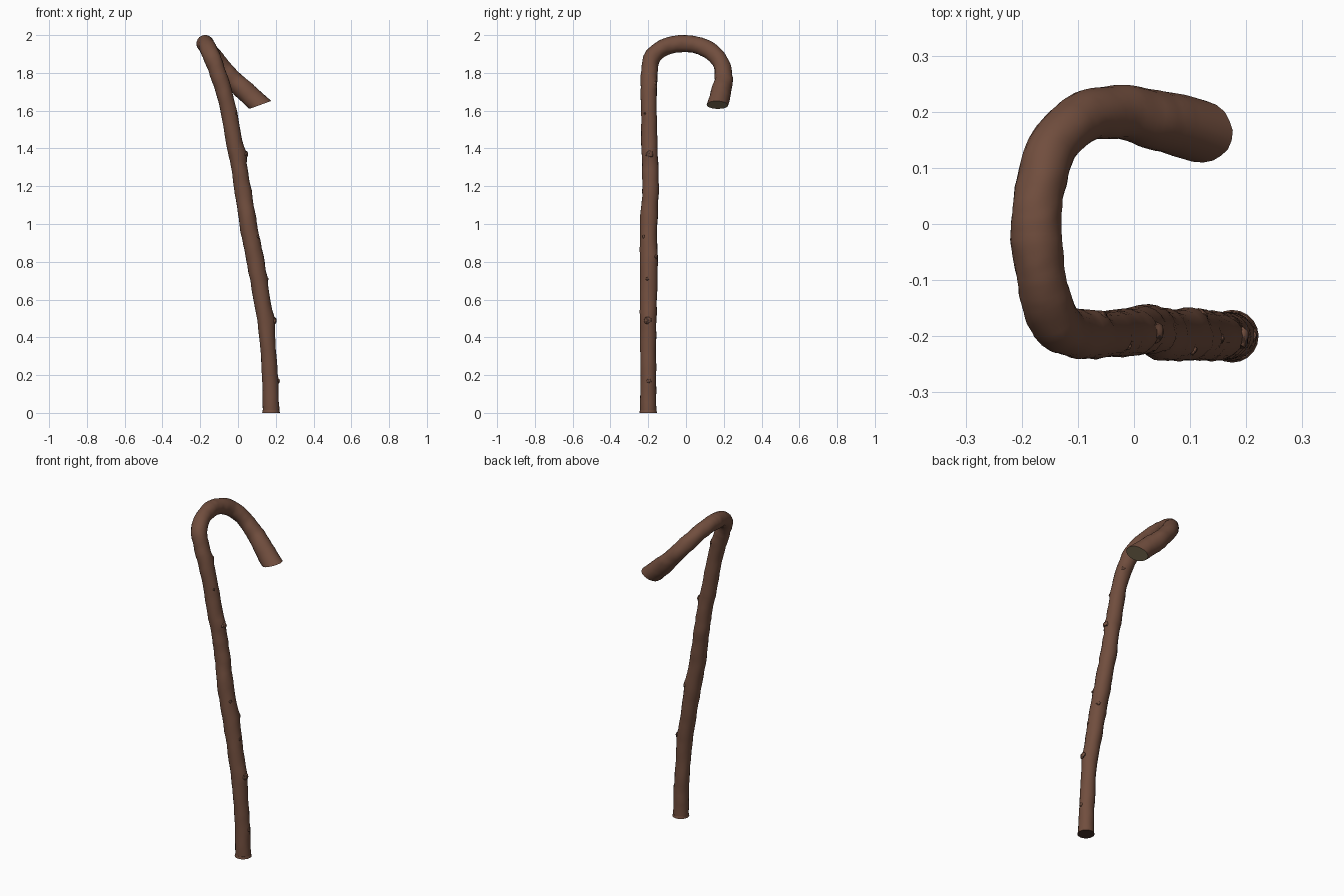
import bpy, bmesh, math, random
from mathutils import Vector, noise

random.seed(4)
cube = bpy.data.objects.get("Cube")
if cube:
    bpy.data.objects.remove(cube, do_unlink=True)


def material(name, rgb):
    m = bpy.data.materials.new(name)
    m.use_nodes = True
    colour = (*rgb, 1)
    m.diffuse_color = colour
    m.node_tree.nodes["Principled BSDF"].inputs["Base Color"].default_value = colour
    return m


bark = material("brown bark", (0.165, 0.076, 0.048))
dark = material("dark knot", (0.06, 0.03, 0.02))
pale = material("pale cut wood", (0.25, 0.19, 0.11))

# Centre line of the stick: x, y, z, radius
PATH = [Vector(p) for p in (
    (.175, -.2, 0, .043), (.168, -.2, .2, .041), (.15, -.2, .45, .043),
    (.102, -.197, .75, .046), (.055, -.198, 1, .046), (.023, -.187, 1.2, .044),
    (-.014, -.193, 1.4, .043), (-.06, -.197, 1.65, .042), (-.106, -.196, 1.8, .044),
    (-.138, -.177, 1.885, .045), (-.16, -.125, 1.93, .045), (-.17, -.06, 1.951, .045),
    (-.173, 0, 1.955, .045), (-.166, .07, 1.944, .045), (-.143, .14, 1.906, .045),
    (-.093, .188, 1.843, .045), (-.03, .2, 1.77, .048), (.04, .186, 1.7, .053),
    (.117, .166, 1.63, .055))]

# Knots: height, direction around the shaft, size
KNOTS = [(.5, -5, .025), (1.38, 0, .025), (.18, 5, .016), (.83, 50, .016),
         (1.74, 50, .016), (.7, -10, .011), (.92, -35, .011), (1.58, -30, .009)]
SIDES, STEPS = 20, 7


def spline(pts, steps):
    """Catmull-Rom samples through the points."""
    ext = [2 * pts[0] - pts[1]] + pts + [2 * pts[-1] - pts[-2]]
    out = []
    for a, b, c, d in zip(ext, ext[1:], ext[2:], ext[3:]):
        for i in range(steps):
            t = i / steps
            out.append((2 * b + (c - a) * t + (2 * a - 5 * b + 4 * c - d) * t * t
                        + (3 * b - a - 3 * c + d) * t ** 3) / 2)
    return out + [pts[-1]]


samples = spline(PATH, STEPS)
# Leave room for the slanted cut at the hook end
del samples[-3:-1]


def shaft_at(z):
    return min(samples[:9 * STEPS], key=lambda s: abs(s.z - z))


knots = []
for z, angle, size in KNOTS:
    s = shaft_at(z)
    a = math.radians(angle)
    out = Vector((math.cos(a), math.sin(a), 0))
    knots.append((s.xyz + out * s.w, out, size))

# Stick: rings carried along the centre line, cut flat at both ends
bm = bmesh.new()
side = Vector((1, 0, 0))
rings = []
last = len(samples) - 1
for i, s in enumerate(samples):
    axis = (samples[min(i + 1, last)].xyz - samples[max(i - 1, 0)].xyz).normalized()
    side = (side - axis * side.dot(axis)).normalized()
    up = axis.cross(side)
    cut = Vector((0, 0, 1)) if i == 0 else Vector((.34, 0, -.94)) if i == last else None
    ring = []
    for k in range(SIDES):
        a = math.tau * k / SIDES
        out = side * math.cos(a) + up * math.sin(a)
        p = s.xyz + out * s.w
        p += out * (.004 * noise.noise(p * 14) + .002 * noise.noise(p * 45))
        for centre, knot_out, size in knots:
            near = math.exp(-((p - centre).length / (size * 1.5)) ** 2)
            p += knot_out * near * size * .45
        if cut:
            p -= axis * ((p - s.xyz).dot(cut) / axis.dot(cut))
        ring.append(bm.verts.new(p))
    rings.append(ring)
for lower, upper in zip(rings, rings[1:]):
    for k in range(SIDES):
        n = (k + 1) % SIDES
        bm.faces.new((lower[k], lower[n], upper[n], upper[k]))
bm.faces.new(rings[0][::-1]).material_index = 1
bm.faces.new(rings[-1]).material_index = 2
bm.normal_update()


def finish(name, bm, materials):
    mesh = bpy.data.meshes.new(name)
    bm.to_mesh(mesh)
    bm.free()
    for m in materials:
        mesh.materials.append(m)
    obj = bpy.data.objects.new(name, mesh)
    bpy.context.collection.objects.link(obj)
    bpy.ops.object.select_all(action="DESELECT")
    obj.select_set(True)
    bpy.context.view_layer.objects.active = obj
    bpy.ops.object.shade_smooth_by_angle(angle=math.radians(40))
    return obj


finish("walking_stick", bm, [bark, dark, pale])

# Foot rim: a thin worn lip around the bottom end
bm = bmesh.new()
bmesh.ops.create_cone(bm, cap_ends=True, segments=SIDES, radius1=.047, radius2=.044, depth=.014)
bmesh.ops.translate(bm, verts=bm.verts, vec=(.175, -.2, .007))
for f in bm.faces:
    f.material_index = int(f.normal.z < -.9)
finish("foot_rim", bm, [bark, dark])

# Knots: rough bark lumps with dark cracked centres
for number, (centre, out, size) in enumerate(knots, 1):
    bm = bmesh.new()
    bmesh.ops.create_icosphere(bm, subdivisions=2, radius=size * .8)
    turn = out.to_track_quat("Z", "Y")
    for v in bm.verts:
        v.co *= random.uniform(.82, 1.15)
        v.co.z *= .65
        v.co = centre + out * size * .15 + turn @ v.co
    bm.normal_update()
    for f in bm.faces:
        f.material_index = int(random.random() < .35)
    finish(f"knot_{number}", bm, [bark, dark])
